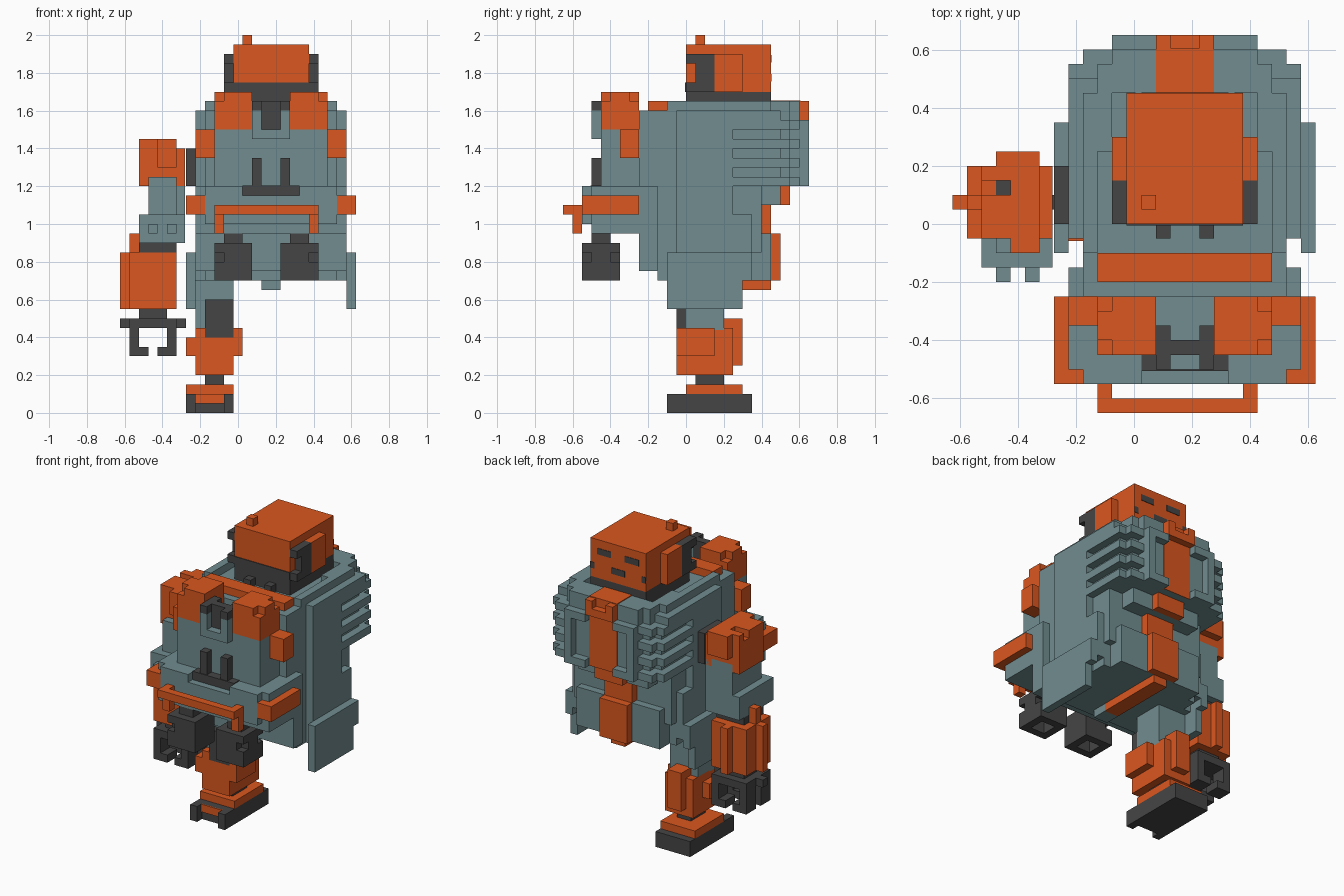
import bpy, bmesh

def material(name, col):
    m = bpy.data.materials.new(name)
    m.diffuse_color = (*col, 1)
    return m

TEAL = material("teal grey", (0.165, 0.265, 0.28))
ORANGE = material("rust orange", (0.7, 0.095, 0.014))
DARK = material("charcoal", (0.06, 0.06, 0.06))

CX = 0.175   # symmetry plane of the body
GX = 0.15    # symmetry plane of bumper and guns

def part(name, mat, boxes, mirror=None):
    """One object from boxes (x0,x1,y0,y1,z0,z1), optionally mirrored about x = mirror."""
    bm = bmesh.new()
    todo = list(boxes)
    if mirror is not None:
        todo += [(2 * mirror - b[1], 2 * mirror - b[0], *b[2:]) for b in boxes]
    for x0, x1, y0, y1, z0, z1 in todo:
        vs = bmesh.ops.create_cube(bm, size=1)["verts"]
        for v in vs:
            v.co.x = x1 if v.co.x > 0 else x0
            v.co.y = y1 if v.co.y > 0 else y0
            v.co.z = z1 if v.co.z > 0 else z0
    me = bpy.data.meshes.new(name)
    bm.to_mesh(me)
    bm.free()
    me.materials.append(mat)
    ob = bpy.data.objects.new(name, me)
    bpy.context.collection.objects.link(ob)
    return ob

def c(hw, *yz):
    """Box centred on the body plane with half width hw."""
    return (CX - hw, CX + hw, *yz)

# Torso core with stepped rear corners, waist, pelvis
part("torso", TEAL, [
    c(.35, -.25, .5, 1.2, 1.6),
    c(.3, .5, .55, 1.2, 1.6),
    c(.25, .55, .6, 1.2, 1.6),
    c(.35, -.15, .4, .85, 1.2),
    c(.4, -.25, -.15, .75, 1.2),
    c(.35, -.15, .35, .7, .85),
    c(.3, .35, .45, .7, .95),
    c(.25, .4, .5, 1.1, 1.2),
    c(.05, -.1, 0, .65, .7)])
# Raised collar rim around the head
part("collar", TEAL, [
    (.475, .525, -.1, .45, 1.6, 1.65),
    (.425, .475, .25, .55, 1.6, 1.65),
    (.275, .425, .45, .6, 1.6, 1.65)], CX)
part("collar_band", ORANGE, [c(.3, -.2, -.1, 1.6, 1.65)])
# Side armour with flared skirts
part("side_panels", TEAL, [
    (.525, .575, -.05, .25, .7, 1.6),
    (.525, .575, .25, .35, .75, 1.05),
    (.575, .625, -.1, .35, .7, .85),
    (.575, .625, -.1, .3, .55, .7)], CX)
# Vent ribs wrapping the rear corners
part("vent_ribs", TEAL, [
    (.525, .575, .25, .5, 1.5, 1.6)] + [
    (.525, .575, .25, .55, z, z + .05) for z in (1.2, 1.3, 1.4, 1.5)] + [
    (.425, .525, .5, .6, z, z + .05) for z in (1.2, 1.3, 1.4, 1.5)], CX)
# Framed panels on the back
part("back_frames", TEAL, [
    (.375, .425, .6, .65, 1.2, 1.55),
    (.275, .375, .6, .65, 1.2, 1.25),
    (.275, .375, .6, .65, 1.5, 1.55)], CX)
# Orange spine running down the back and under the pelvis
part("spine", ORANGE, [
    c(.1, .45, .605, 1.2, 1.655),
    (.075, .125, .6, .65, 1.55, 1.65),
    (.225, .275, .6, .65, 1.55, 1.65),
    c(.1, .6, .65, 1.55, 1.6),
    c(.1, .5, .55, 1.1, 1.2),
    c(.1, .4, .45, .95, 1.1),
    c(.1, .45, .5, .7, .95),
    c(.05, 0, .45, .65, .7)])

# Chest and jutting lower hull
part("chest", TEAL, [
    c(.3, -.45, -.25, 1.2, 1.5),
    (.075, .125, -.5, -.45, 1.45, 1.6),
    (.225, .275, -.5, -.45, 1.45, 1.6),
    (.125, .225, -.5, -.45, 1.45, 1.5)])
part("lower_hull", TEAL, [
    c(.4, -.5, -.25, .95, 1.2),
    c(.35, -.55, -.5, 1.0, 1.15),
    (.325, .525, -.55, -.5, 1.15, 1.2),
    (-.175, .025, -.55, -.5, 1.15, 1.2)])
part("chest_clasp", DARK, [
    (.075, .125, -.5, -.35, 1.6, 1.65),
    (.225, .275, -.5, -.35, 1.6, 1.65),
    (.125, .225, -.45, -.4, 1.5, 1.65)])
part("chest_grille", DARK, [
    (.025, .325, -.505, -.45, 1.15, 1.205),
    (.075, .125, -.5, -.45, 1.2, 1.35),
    (.225, .275, -.5, -.45, 1.2, 1.35)])
# Shoulder pods with clipped outer corners
part("chest_pods", ORANGE, [
    (.275, .475, -.45, -.25, 1.5, 1.65),
    (.275, .425, -.45, -.25, 1.65, 1.7),
    (.425, .475, -.4, -.3, 1.65, 1.7),
    (.475, .575, -.35, -.25, 1.35, 1.5)], CX)
part("hull_rails", ORANGE, [
    (.575, .625, -.55, -.25, 1.05, 1.15),
    (.525, .575, -.55, -.5, 1.05, 1.15)], CX)
part("front_bumper", ORANGE, [
    (-.125, .15, -.65, -.6, 1.05, 1.1),
    (-.125, -.075, -.6, -.55, .95, 1.1)], GX)
# Twin hanging guns, open at the bottom, notched at the outer front corners
part("guns", DARK, [
    (.225, .425, -.55, -.35, .85, .9),
    (.225, .375, -.55, -.35, .8, .85),
    (.375, .425, -.5, -.4, .8, .85),
    (.225, .425, -.55, -.5, .7, .8),
    (.225, .425, -.4, -.35, .7, .8),
    (.225, .275, -.5, -.4, .7, .8),
    (.375, .425, -.5, -.4, .7, .8),
    (.275, .375, -.5, -.4, .9, .95)], GX)

# Head
part("head", ORANGE, [c(.2, 0, .45, 1.7, 1.95), (.025, .075, .05, .1, 1.95, 2.0)])
part("head_base", DARK, [
    c(.2, 0, .45, 1.6, 1.7),
    c(.2, -.005, .02, 1.7, 1.75),
    (.075, .125, -.05, 0, 1.6, 1.65),
    (.225, .275, -.05, 0, 1.6, 1.65)])
part("ear_front", DARK, [
    (.375, .425, .05, .15, 1.7, 1.9),
    (.375, .425, 0, .05, 1.7, 1.75),
    (.375, .425, 0, .05, 1.85, 1.9)], CX)
part("ear_back", ORANGE, [(.375, .425, .15, .3, 1.7, 1.9)], CX)
part("head_back_slots", DARK, [
    (.225, .325, .445, .453, 1.855, 1.895),
    (.345, .375, .445, .453, 1.755, 1.795),
    (.125, .175, .445, .453, 1.755, 1.795)], CX)

# Single arm
part("shoulder_joint", DARK, [(-.275, -.225, 0, .2, 1.2, 1.4)])
part("shoulder", ORANGE, [
    (-.525, -.28, -.05, .2, 1.25, 1.4),
    (-.525, -.475, -.05, .2, 1.2, 1.25),
    (-.325, -.28, -.05, .2, 1.2, 1.4),
    (-.425, -.325, -.1, .25, 1.3, 1.45),
    (-.475, -.425, .15, .25, 1.3, 1.45),
    (-.525, -.425, -.05, .1, 1.4, 1.45),
    (-.525, -.475, .15, .2, 1.4, 1.45)])
part("shoulder_socket", DARK, [(-.475, -.425, .1, .15, 1.38, 1.405)])
part("upper_arm", TEAL, [
    (-.475, -.28, -.05, .2, 1.0, 1.25),
    (-.475, -.325, -.1, -.05, 1.0, 1.25),
    (-.525, -.28, -.15, .2, .9, 1.05),
    (-.475, -.425, -.2, -.15, .95, 1.0),
    (-.375, -.325, -.2, -.15, .95, 1.0)])
part("elbow", DARK, [(-.525, -.325, -.05, .15, .85, .9)])
part("forearm", ORANGE, [
    (-.575, -.325, -.05, .2, .55, .85),
    (-.625, -.575, .05, .1, .55, .85),
    (-.475, -.425, .2, .25, .55, .85),
    (-.575, -.475, .05, .1, .85, .95)])
part("hand", DARK, [
    (-.525, -.375, 0, .15, .5, .55),
    (-.625, -.275, .05, .1, .45, .5),
    (-.575, -.325, -.05, .2, .45, .5)])
part("fingers", DARK, [
    (-.575, -.525, y, y + .1, .3, .45) for y in (-.05, .1)] + [
    (-.525, -.475, y, y + .1, .3, .35) for y in (-.05, .1)], -.45)

# Single leg
part("thigh", TEAL, [(-.225, -.025, 0, .2, .44, .72)])
part("thigh_plate", DARK, [(-.175, -.025, -.05, 0, .4, .6)])
part("knee", ORANGE, [
    (-.225, -.025, 0, .25, .2, .45),
    (-.225, -.025, -.05, 0, .2, .4),
    (-.225, -.175, -.05, 0, .4, .45),
    (-.275, -.225, -.05, .15, .3, .4),
    (-.025, .025, -.05, .15, .3, .45),
    (-.175, -.075, .25, .3, .25, .45),
    (-.175, -.075, .2, .3, .45, .5)])
part("ankle", DARK, [(-.175, -.075, .05, .2, .15, .2)])
part("foot_top", ORANGE, [(-.275, -.025, 0, .3, .1, .15)])
part("foot", DARK, [
    (-.275, -.025, -.05, .35, 0, .1),
    (-.275, -.225, -.1, -.05, 0, .1),
    (-.075, -.025, -.1, -.05, 0, .1)])
part("toe_plate", ORANGE, [(-.225, -.075, -.058, -.05, .05, .1)])
